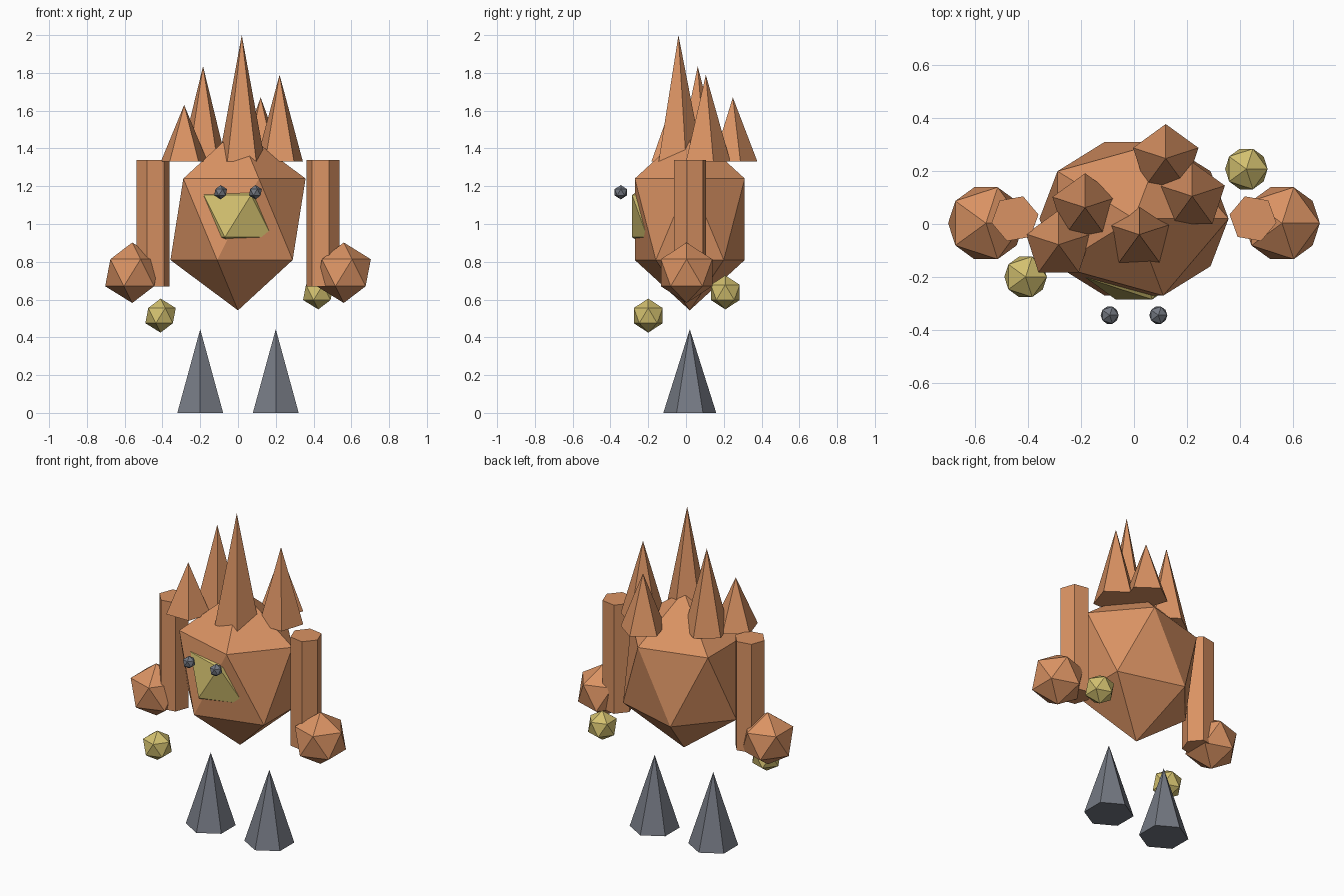
import bpy
import bmesh
from math import radians
from mathutils import Matrix

old = bpy.data.objects.get("Cube")
if old:
    bpy.data.objects.remove(old, do_unlink=True)


def material(name, rgb):
    mat = bpy.data.materials.new(name)
    mat.use_nodes = True
    color = (*rgb, 1.0)
    mat.diffuse_color = color
    mat.node_tree.nodes["Principled BSDF"].inputs["Base Color"].default_value = color
    return mat


clay = material("clay orange", (0.70, 0.29, 0.125))
straw = material("straw yellow", (0.65, 0.53, 0.16))
slate = material("slate grey", (0.175, 0.19, 0.225))


def finish(bm, name, mat, location):
    """Turn a bmesh into a flat-shaded object."""
    mesh = bpy.data.meshes.new(name)
    bm.to_mesh(mesh)
    bm.free()
    mesh.materials.append(mat)
    obj = bpy.data.objects.new(name, mesh)
    obj.location = location
    bpy.context.collection.objects.link(obj)
    return obj


def gem(name, mat, location, radius):
    """Icosahedron with a radius per axis."""
    bm = bmesh.new()
    bmesh.ops.create_icosphere(bm, subdivisions=1, radius=1.0,
                               matrix=Matrix.Diagonal((*radius, 1.0)))
    return finish(bm, name, mat, location)


def prism(name, mat, base, sides, r_base, r_top, height, turn=0.0):
    """Cone or cylinder standing on its base point."""
    bm = bmesh.new()
    place = Matrix.Translation((0, 0, height / 2)) @ Matrix.Rotation(turn, 4, "Z")
    bmesh.ops.create_cone(bm, cap_ends=True, segments=sides, radius1=r_base,
                          radius2=r_top, depth=height, matrix=place)
    bmesh.ops.remove_doubles(bm, verts=bm.verts, dist=0.0001)
    bmesh.ops.recalc_face_normals(bm, faces=bm.faces)
    return finish(bm, name, mat, base)


# Body and the belly stone sunk into its front
gem("body", clay, (0, 0.02, 1.025), (0.40, 0.342, 0.482))
gem("belly_stone", straw, (0, -0.073, 1.042), (0.25,) * 3)

# Crown of spikes: x, y, tip height
crown_base = 1.33
spikes = [(0.02, -0.04, 2.0), (-0.185, 0.062, 1.835), (0.22, 0.105, 1.79),
          (-0.285, -0.078, 1.63), (0.12, 0.248, 1.67)]
for i, (x, y, tip) in enumerate(spikes):
    prism(f"crown_spike_{i + 1}", clay, (x, y, crown_base), 5, 0.13, 0, tip - crown_base)

# Paired parts
for side, s in (("left", 1), ("right", -1)):
    prism(f"{side}_arm", clay, (s * 0.45, 0.02, 0.67), 6, 0.09, 0.09, 0.67,
          radians(s * 20))
    gem(f"{side}_hand", clay, (s * 0.56, 0.003, 0.742), (0.16,) * 3)
    prism(f"{side}_leg", slate, (s * 0.2, 0.02, 0), 6, 0.14, 0, 0.443)
    gem(f"{side}_eye", slate, (s * 0.092, -0.345, 1.168), (0.038,) * 3)

# Loose floating stones
gem("left_floating_stone", straw, (0.425, 0.208, 0.638), (0.09,) * 3)
gem("right_floating_stone", straw, (-0.41, -0.2, 0.515), (0.09,) * 3)
